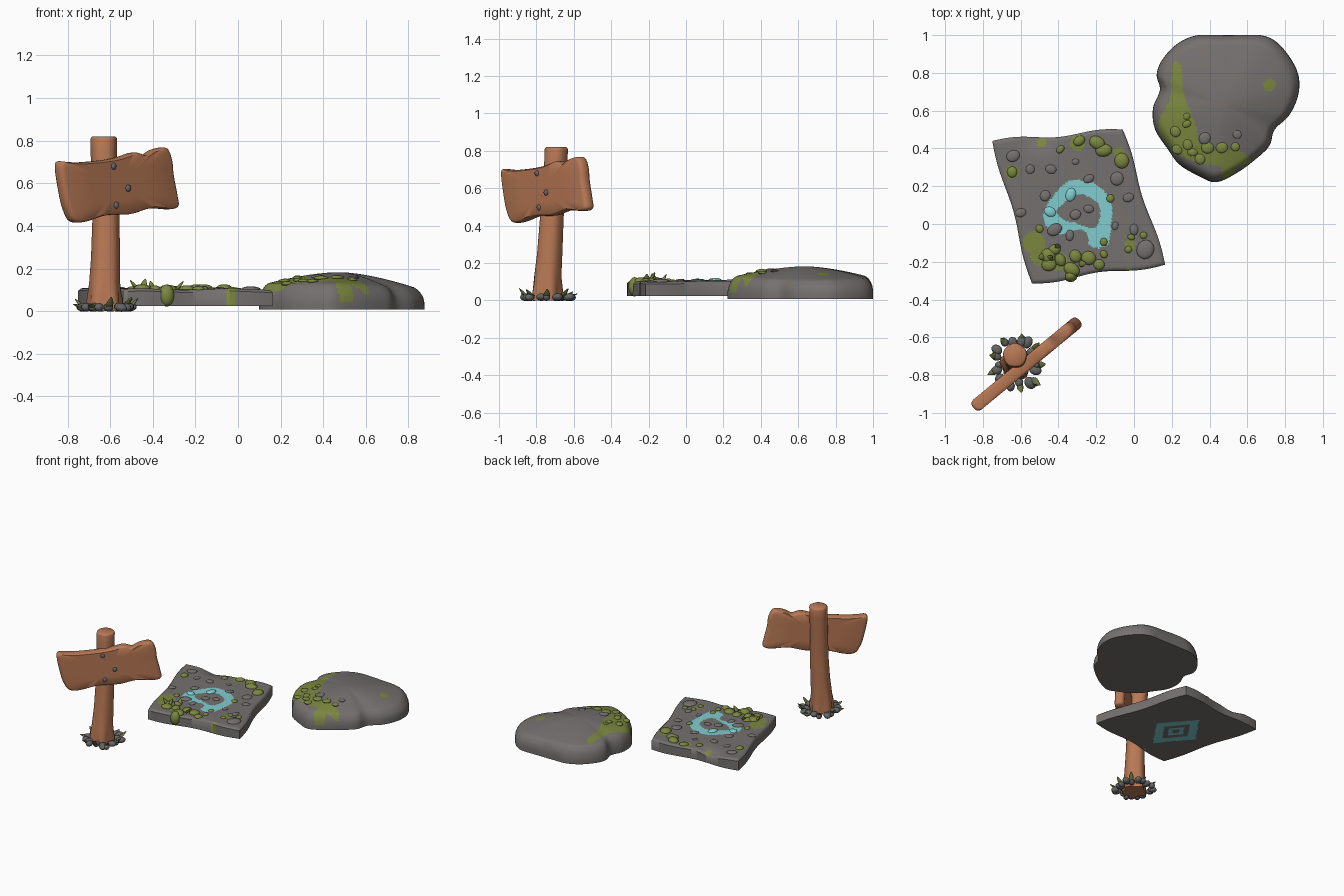
import bpy, bmesh, math, random
from mathutils import Vector, Matrix, Euler
from mathutils.bvhtree import BVHTree

if "Cube" in bpy.data.objects:
    bpy.data.objects.remove(bpy.data.objects["Cube"])

random.seed(4)


def material(name, rgb):
    m = bpy.data.materials.new(name)
    m.diffuse_color = (*rgb, 1)
    m.use_nodes = True
    m.node_tree.nodes["Principled BSDF"].inputs["Base Color"].default_value = m.diffuse_color
    return m


WOOD = material("warm wood", (.48, .19, .09))
STONE = material("grey stone", (.175, .165, .158))
DARK = material("dark pebble", (.125, .13, .125))
NAIL = material("nail metal", (.13, .14, .15))
MOSS = material("moss green", (.20, .245, .05))
LEAF = material("leaf green", (.14, .17, .045))
TEAL = material("teal paint", (.22, .61, .63))


def finish(bm, name, mats, angle=45):
    bmesh.ops.recalc_face_normals(bm, faces=bm.faces)
    me = bpy.data.meshes.new(name)
    bm.to_mesh(me)
    bm.free()
    for m in mats:
        me.materials.append(m)
    for p in me.polygons:
        p.use_smooth = True
    me.set_sharp_from_angle(angle=math.radians(angle))
    ob = bpy.data.objects.new(name, me)
    bpy.context.collection.objects.link(ob)
    return ob


def smooth_loop(pts, n):
    """Closed Catmull-Rom curve through 2D points."""
    out, k = [], len(pts)
    for i in range(k):
        a, b, c, d = (Vector(pts[(i + j) % k]) for j in (-1, 0, 1, 2))
        for s in range(n):
            t = s / n
            out.append(.5 * (2 * b + (c - a) * t + (2 * a - 5 * b + 4 * c - d) * t * t
                             + (3 * b - a - 3 * c + d) * t ** 3))
    return out


def inside(p, poly):
    hit = False
    for (x1, y1), (x2, y2) in zip(poly, poly[1:] + poly[:1]):
        if (y1 > p[1]) != (y2 > p[1]) and p[0] < (x2 - x1) * (p[1] - y1) / (y2 - y1) + x1:
            hit = not hit
    return hit


def near(p, spots):
    return any((p[0] - x) ** 2 + (p[1] - y) ** 2 < r * r for x, y, r in spots)


def loft(rings):
    bm = bmesh.new()
    vs = [[bm.verts.new(p) for p in r] for r in rings]
    n = len(rings[0])
    for a, b in zip(vs, vs[1:]):
        for i in range(n):
            bm.faces.new((a[i], a[(i + 1) % n], b[(i + 1) % n], b[i]))
    bm.faces.new(vs[0][::-1])
    bm.faces.new(vs[-1])
    return bm


def blobs(name, items, mats):
    """Squashed balls: (location, radii, rotation)."""
    bm = bmesh.new()
    for loc, rad, rot in items:
        M = Matrix.Translation(loc) @ Euler(rot).to_matrix().to_4x4() @ Matrix.Diagonal((*rad, 1))
        bmesh.ops.create_uvsphere(bm, u_segments=14, v_segments=9, radius=1, matrix=M)
    return finish(bm, name, mats, 80)


def leaves(name, items, mats):
    """Pointed leaves: (base, heading, lean from vertical, length, width)."""
    bm = bmesh.new()
    for loc, head, lean, ln, w in items:
        M = Matrix.Translation(loc) @ Matrix.Rotation(head, 4, 'Z') @ Matrix.Rotation(lean, 4, 'Y')
        ret = bmesh.ops.create_uvsphere(bm, u_segments=10, v_segments=9, radius=1)
        for v in ret['verts']:
            t = (v.co.z + 1) / 2
            k = 1.1 - .75 * t
            v.co = M @ Vector((v.co.x * w * .45 * k, v.co.y * w * k, t * ln))
    return finish(bm, name, mats, 80)


# ---- signpost ----
rings = []
for x, y, z, r in [(-.626, -.745, 0, .08), (-.626, -.744, .05, .08), (-.626, -.74, .13, .073),
                   (-.622, -.73, .25, .068), (-.62, -.72, .42, .064), (-.625, -.71, .6, .062),
                   (-.63, -.697, .75, .062), (-.63, -.695, .805, .063), (-.63, -.695, .815, .06),
                   (-.63, -.695, .82, .053)]:
    lump = .008 if z < .1 else .0015
    rings.append([Vector((x + (r + lump * math.sin(5 * a)) * math.cos(a),
                          y + (r + lump * math.sin(5 * a)) * math.sin(a), z))
                  for a in (i * math.tau / 30 for i in range(30))])
finish(loft(rings), "sign_post", [WOOD])

# ---- sign board: wavy outline lofted through its thickness ----
along, normal = Vector((.772, .636, 0)), Vector((.636, -.772, 0))
mid = Vector((-.57, -.7425, 0))
edge = [(-.872, .69), (-.83, .70), (-.77, .698), (-.65, .708), (-.565, .722), (-.485, .745),
        (-.43, .732), (-.38, .76), (-.325, .765), (-.30, .71), (-.292, .64), (-.272, .54),
        (-.268, .492), (-.31, .478), (-.41, .482), (-.51, .455), (-.63, .45), (-.745, .418),
        (-.80, .422), (-.83, .47), (-.852, .55)]
loop = smooth_loop([((x + .57) * 1.2, z) for x, z in edge], 5)
c = Vector((0, .595))
rings = []
for k, d in [(.5, -.034), (.93, -.034), (.97, -.029), (.99, -.02), (1, -.008),
             (1, .008), (.99, .02), (.97, .029), (.93, .034), (.5, .034)]:
    rings.append([mid + along * q.x + normal * d + Vector((0, 0, q.y))
                  for q in (c + (p - c) * k for p in loop)])
finish(loft(rings), "sign_board", [WOOD])

# ---- nails on the board front ----
nails = []
for x, z, out in [(-.605, .68, .033), (-.54, .577, .04), (-.592, .497, .033)]:
    nails.append((mid + along * ((x + .57) / .772) + normal * out + Vector((0, 0, z)),
                  (.015, .01, .016), (0, 0, math.atan2(.636, .772))))
blobs("board_nails", nails, [NAIL])

# ---- pebbles and leaves round the post foot ----
foot = Vector((-.62, -.74, 0))
stones, sprigs = [], []
for i in range(18):
    a = i * math.tau / 18 + random.uniform(-.1, .1)
    u = Vector((math.cos(a), math.sin(a), 0))
    s = random.uniform(.024, .036)
    stones.append((foot + u * random.uniform(.09, .135) + Vector((0, 0, .018)),
                   (s, s * .8, .02), (0, random.uniform(-.25, .25), a)))
    if i % 2 == 0:
        sprigs.append((foot + u * .11 + Vector((0, 0, .015)), a + .15,
                       random.uniform(.7, 1.25), random.uniform(.055, .075), .022))
blobs("foot_pebbles", stones, [DARK])
leaves("foot_leaves", sprigs, [LEAF])

# ---- stone slab: two warped grids joined by sides ----
A, B, C, D = (Vector(p) for p in [(-.54, -.315), (.165, -.215), (-.06, .50), (-.75, .44)])
ring_out = [tuple(p) for p in smooth_loop(
    [(-.48, .06), (-.44, .13), (-.36, .22), (-.26, .23), (-.18, .195), (-.12, .115), (-.12, .015),
     (-.14, -.11), (-.23, -.12), (-.25, -.045), (-.31, -.03), (-.38, -.055), (-.455, -.025)], 4)]
ring_in = [tuple(p) for p in smooth_loop(
    [(-.41, .065), (-.36, .12), (-.295, .16), (-.235, .14), (-.18, .09), (-.19, 0),
     (-.235, -.02), (-.32, .01), (-.36, .015)], 4)]
square = [(-.16, .057), (-.356, .288), (-.513, .061), (-.316, -.17)]
slab_moss = [(-.53, -.10, .06), (-.5, -.17, .05), (-.645, .275, .035), (-.4, -.2, .05),
             (-.49, .43, .025), (-.02, -.11, .03), (-.3, .43, .04), (-.08, .38, .03), (-.03, -.25, .02)]
N = 84


def slab_xy(u, v):
    p = A * (1 - u) * (1 - v) + B * u * (1 - v) + C * u * v + D * (1 - u) * v
    p.y += .01 * math.sin(u * 9.4) * (2 * v - 1)
    p.x += .008 * math.sin(v * 9.4) * (2 * u - 1)
    return p


def slab_top(u, v):
    z = .103 + .003 * math.sin(u * 11 + v * 4) + .008 * (1 - u) * v
    z -= .028 * math.exp(-((u - .33) / .13) ** 2 - ((v - 1) / .09) ** 2)
    d = min(u, v, 1 - u, 1 - v)
    return z - .012 * max(0, 1 - d / .025) ** 2


def square_ring(p):
    c = Vector((-.336, .059))
    q = c + (Vector((p[0], p[1])) - c) * 1
    hit = [inside(c + (q - c) / k, square) for k in (1, .6, .36, .17)]
    return (hit[0] and not hit[1]) or (hit[2] and not hit[3])


bm = bmesh.new()
grids = []
for top in (True, False):
    grids.append([[bm.verts.new((*slab_xy(i / N, j / N), slab_top(i / N, j / N) if top else .025))
                   for j in range(N + 1)] for i in range(N + 1)])
for top, g in zip((True, False), grids):
    for i in range(N):
        for j in range(N):
            f = bm.faces.new((g[i][j], g[i + 1][j], g[i + 1][j + 1], g[i][j + 1]))
            p = f.calc_center_median()
            if not top:
                f.material_index = 1 if square_ring(p) else 0
            elif inside(p, ring_out) and not inside(p, ring_in):
                f.material_index = 1
            elif near(p, slab_moss):
                f.material_index = 2
rim = ([(i, 0) for i in range(N)] + [(N, j) for j in range(N)]
       + [(i, N) for i in range(N, 0, -1)] + [(0, j) for j in range(N, 0, -1)])
for (i, j), (k, l) in zip(rim, rim[1:] + rim[:1]):
    f = bm.faces.new((grids[0][i][j], grids[0][k][l], grids[1][k][l], grids[1][i][j]))
    f.material_index = 2 if near(f.calc_center_median(), slab_moss) else 0
slab = finish(bm, "stone_slab", [STONE, TEAL, MOSS])


def scatter(name, base, spots, mat, flat=.4):
    """Flattened bumps resting on the surface of another object."""
    tree = BVHTree.FromPolygons([v.co for v in base.data.vertices],
                                [p.vertices for p in base.data.polygons])
    items = []
    for x, y, r in spots:
        hit = tree.ray_cast(Vector((x, y, 1)), Vector((0, 0, -1)))
        z = hit[0].z if hit[0] else .09
        items.append(((x, y, z), (r, r * random.uniform(.72, .95), r * flat),
                      (0, 0, random.uniform(0, 3))))
    return blobs(name, items, [mat])


scatter("slab_pebbles", slab, [
    (-.64, .36, .037), (-.44, .29, .03), (-.31, .33, .02), (-.24, .24, .03), (-.47, .15, .03),
    (-.03, .14, .03), (-.09, .24, .037), (-.60, .06, .03), (-.42, -.03, .042), (-.31, .05, .03),
    (-.34, -.06, .03), (-.24, .08, .028), (0, -.03, .03), (.06, -.135, .052), (-.55, .29, .025),
    (-.1, -.01, .022)], STONE, .3)
scatter("painted_pebbles", slab, [(-.335, .155, .037), (-.445, .065, .033)], TEAL, .35)
scatter("slab_moss_clumps", slab, [
    (-.645, .275, .03), (-.39, .395, .025), (-.29, .44, .033), (-.195, .43, .045), (-.16, .39, .045),
    (-.065, .335, .042), (-.125, .135, .022), (-.50, -.025, .022), (-.455, -.17, .042),
    (-.42, -.135, .033), (-.33, -.24, .045), (-.24, -.18, .04), (-.39, -.19, .035), (-.31, -.17, .035),
    (-.16, -.095, .022), (-.16, -.16, .022), (-.015, -.07, .02), (.05, -.06, .02),
    (-.185, -.215, .03), (-.45, -.215, .04), (-.03, -.135, .02)], MOSS, .5)
blobs("hanging_moss", [((-.335, -.275, .073), (.037, .033, .052), (0, 0, .14))], [MOSS])
leaves("slab_leaves", [((-.45, -.19, .1), 1, .5, .06, .024), ((-.47, -.17, .1), 3.4, .7, .06, .024),
                       ((-.29, -.21, .1), 0, .7, .055, .022), ((-.40, -.13, .1), 2, .6, .05, .02)], [MOSS])

# ---- boulder: lobed outline lofted into a low dome ----
outline = [(.34, 1.0), (.5, 1.0), (.67, 1.0), (.77, .95), (.86, .82), (.873, .70), (.825, .58),
           (.745, .50), (.72, .42), (.67, .365), (.56, .28), (.44, .222), (.35, .25), (.24, .315),
           (.18, .395), (.112, .50), (.10, .61), (.137, .71), (.12, .79), (.15, .87), (.23, .955)]
loop = smooth_loop(outline, 6)
c = Vector((.47, .635))
profile = [(1, .008), (1.0, .03), (.995, .055), (.98, .08), (.955, .102), (.92, .12), (.88, .131)]
profile += [(k, .183 - .063 * k ** 1.6) for k in (.82, .76, .7, .64, .58, .52, .46, .4, .34, .28, .2, .12, .05)]
rings = []
for k, z in profile:
    ring = []
    for p in loop:
        d = p - c
        drop = 1 - .2 * max(0, d.normalized().x) * k * k * min(1, z / .1)
        q = c + d * k
        ring.append(Vector((min(q.x, .875), min(q.y, 1), z * drop)))
    rings.append(ring)
bm = loft(rings)
bmesh.ops.subdivide_edges(bm, edges=[e for e in bm.edges if len(e.link_faces) == 2 and all(
    len(f.verts) == 4 for f in e.link_faces)], cuts=1, use_grid_fill=True)
patch = [tuple(p) for p in smooth_loop(
    [(.205, .84), (.25, .84), (.265, .68), (.32, .55), (.37, .395), (.53, .40), (.62, .33),
     (.48, .30), (.30, .34), (.19, .40), (.125, .53), (.19, .66)], 3)]
for f in bm.faces:
    p = f.calc_center_median()
    if p.z > .04 and (inside(p, patch) or near(p, [(.715, .735, .033), (.5, .27, .04)])):
        f.material_index = 1
rock = finish(bm, "boulder", [STONE, MOSS], 60)
scatter("boulder_moss_clumps", rock, [
    (.22, .49, .03), (.28, .53, .025), (.285, .42, .03), (.23, .395, .03), (.31, .38, .028),
    (.39, .405, .035), (.465, .405, .032), (.535, .41, .026), (.35, .345, .03), (.28, .57, .02)], MOSS, .35)
scatter("boulder_pebbles", rock, [(.375, .455, .035), (.545, .475, .025)], STONE, .3)
